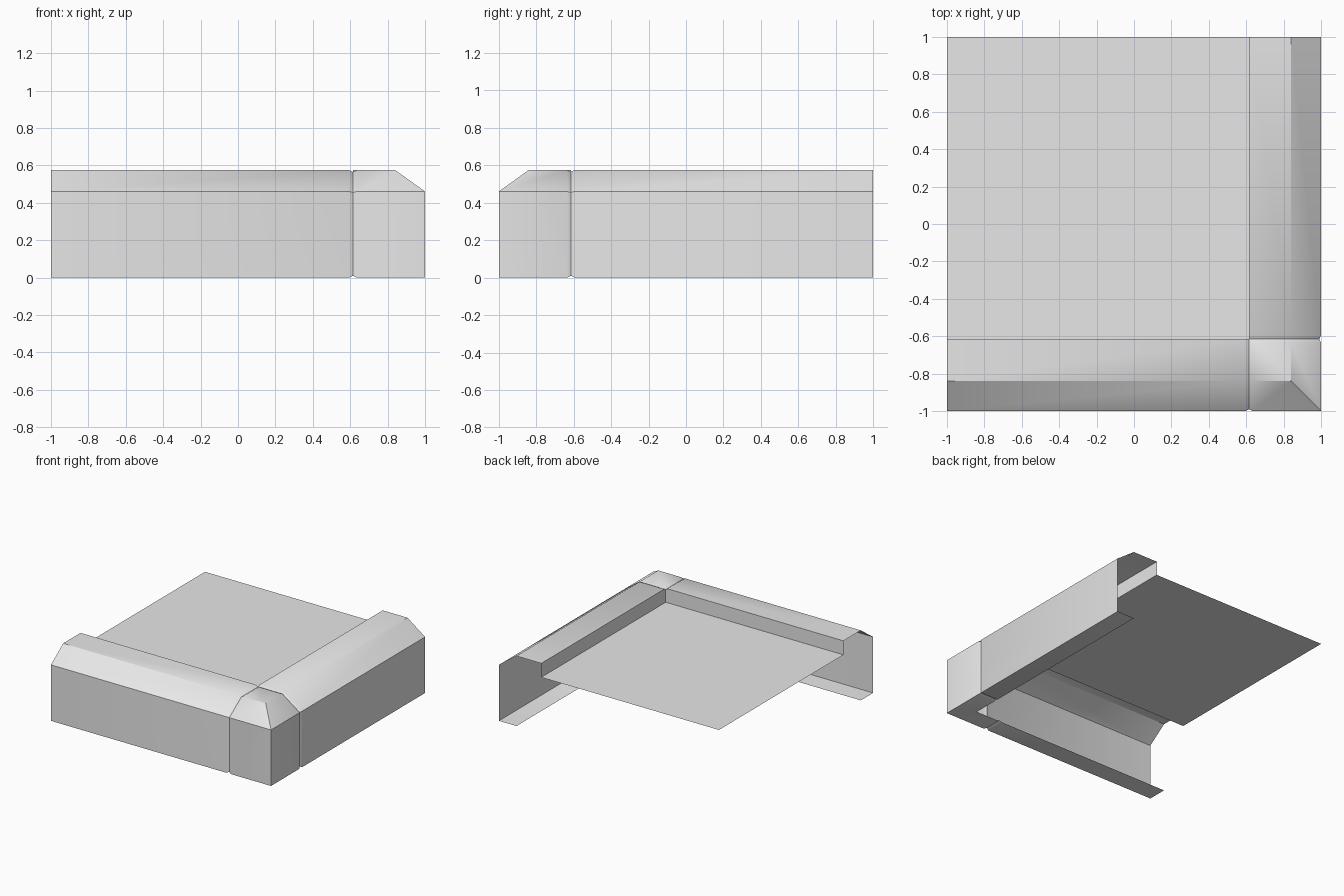
import bpy
import bmesh
import math

if "Cube" in bpy.data.objects:
    bpy.data.objects.remove(bpy.data.objects["Cube"], do_unlink=True)

# One plain grey for everything
grey = bpy.data.materials.new("plain_grey")
grey.use_nodes = True
COLOUR = (0.8, 0.8, 0.8, 1)
grey.diffuse_color = COLOUR
grey.node_tree.nodes["Principled BSDF"].inputs["Base Color"].default_value = COLOUR

SEAM = 0.615       # where the rails meet the corner
BEVEL = 0.02       # length of the seam bevel
SINK = 0.01        # depth of the seam bevel
WALL, TOP, LIP = 0.46, 0.575, 0.16
WIDTH = 1 - SEAM

# Cross-section as (distance in from the outer face, height)
section = [(LIP, 0), (0, 0), (0, WALL), (LIP, TOP), (WIDTH, TOP), (WIDTH, WALL)]
sunk = [(LIP, SINK), (SINK, SINK), (SINK, WALL - SINK / 2),
        (LIP + SINK / 2, TOP - SINK), (WIDTH, TOP - SINK), (WIDTH, WALL)]


def along_front(x, profile):
    return [(x, d - 1, z) for d, z in profile]


def along_side(y, profile):
    return [(1 - d, y, z) for d, z in profile]


def finish(name, bm):
    mesh = bpy.data.meshes.new(name)
    bm.to_mesh(mesh)
    bm.free()
    mesh.materials.append(grey)
    obj = bpy.data.objects.new(name, mesh)
    bpy.context.collection.objects.link(obj)
    bpy.ops.object.select_all(action='DESELECT')
    obj.select_set(True)
    bpy.context.view_layer.objects.active = obj
    bpy.ops.object.shade_smooth_by_angle(angle=math.radians(32))
    return obj


def sweep(stations):
    """Skin a row of matching cross-sections."""
    bm = bmesh.new()
    rows = [[bm.verts.new(p) for p in s] for s in stations]
    for a, b in zip(rows, rows[1:]):
        for k in range(len(a) - 1):
            bm.faces.new((a[k], b[k], b[k + 1], a[k + 1]))
    return bm, rows


# Straight rails along the front and the side, open at their outer ends
bm, _ = sweep([along_front(-1, section), along_front(SEAM - BEVEL, section),
               along_front(SEAM, sunk)])
finish("front_rail", bm)

bm, _ = sweep([along_side(-SEAM, sunk), along_side(BEVEL - SEAM, section),
               along_side(1, section)])
finish("side_rail", bm)

# Mitred corner block, its top closed by a small bevel quad
edge = WIDTH - BEVEL
outer = section[:4] + [(edge, TOP)]
outer_sunk = sunk[:4] + [(edge, TOP - SINK)]
mitre = [(1 - d, d - 1, z) for d, z in outer]
bm, rows = sweep([along_front(SEAM, outer_sunk), along_front(SEAM + BEVEL, outer),
                  mitre,
                  along_side(-SEAM - BEVEL, outer), along_side(-SEAM, outer_sunk)])
tip = bm.verts.new((SEAM, -SEAM, TOP - SINK))
bm.faces.new((rows[0][-1], rows[1][-1], rows[4][-1], tip))
bmesh.ops.remove_doubles(bm, verts=bm.verts, dist=0.0005)
bmesh.ops.dissolve_limit(bm, angle_limit=math.radians(1),
                         verts=bm.verts, edges=bm.edges)
finish("corner_block", bm)

# Flat floor between the rails
bm = bmesh.new()
bm.faces.new([bm.verts.new((x, y, WALL)) for x, y in
              ((-1, -SEAM), (SEAM, -SEAM), (SEAM, 1), (-1, 1))])
finish("floor_panel", bm)
